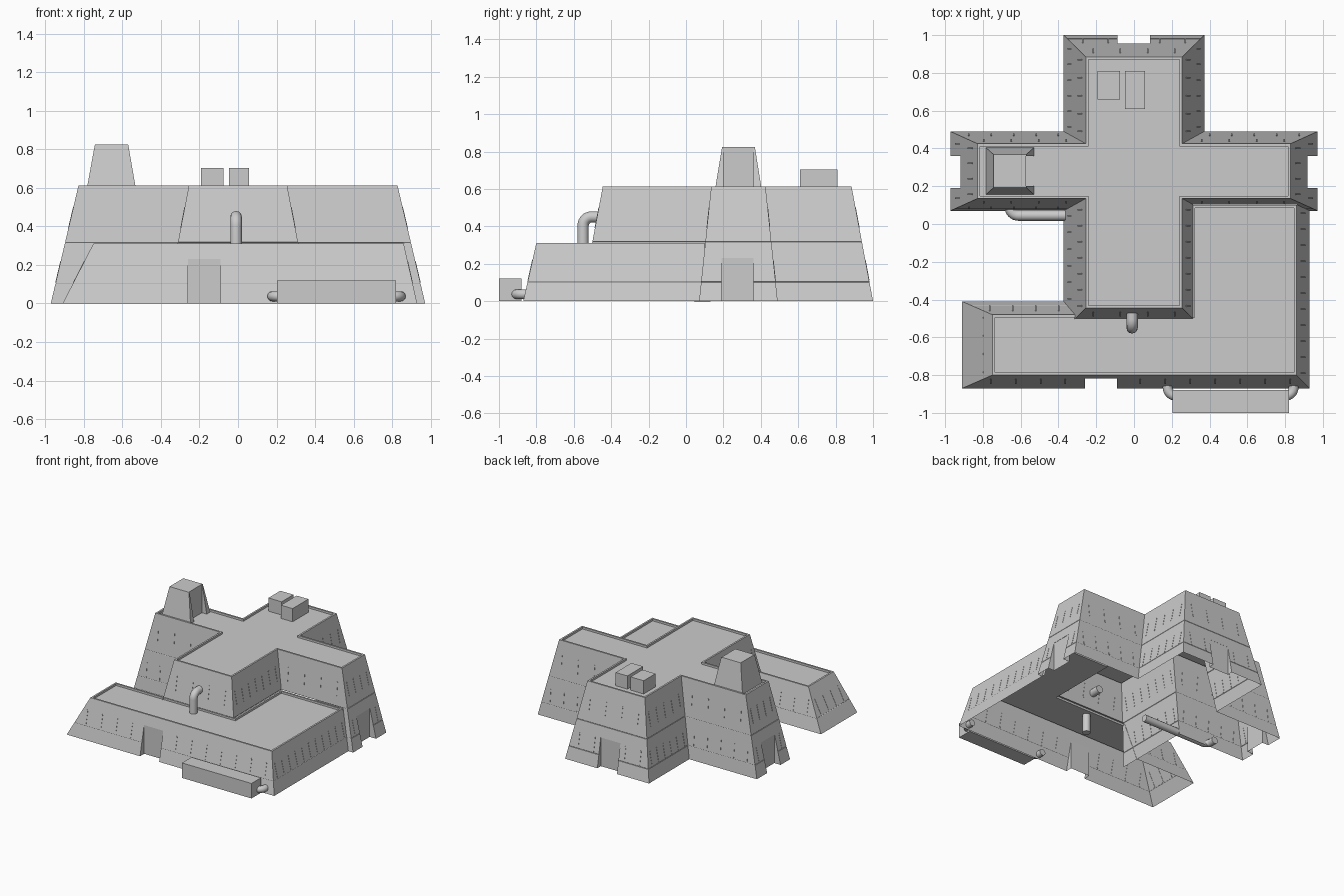
import bpy, bmesh, math
from mathutils import Vector

if "Cube" in bpy.data.objects:
    bpy.data.objects.remove(bpy.data.objects["Cube"])

GREY = bpy.data.materials.new("concrete grey")
GREY.diffuse_color = (0.6, 0.6, 0.6, 1)
GREY.use_nodes = True
GREY.node_tree.nodes["Principled BSDF"].inputs["Base Color"].default_value = GREY.diffuse_color


def new_object(name, bm):
    bmesh.ops.recalc_face_normals(bm, faces=bm.faces)
    me = bpy.data.meshes.new(name)
    bm.to_mesh(me)
    bm.free()
    me.materials.append(GREY)
    ob = bpy.data.objects.new(name, me)
    bpy.context.collection.objects.link(ob)
    return ob


def loft(bm, rings):
    """Skin a stack of equal-length closed rings and cap both ends."""
    vs = [[bm.verts.new(p) for p in r] for r in rings]
    n = len(vs[0])
    for a, b in zip(vs, vs[1:]):
        for i in range(n):
            j = (i + 1) % n
            bm.faces.new((a[i], a[j], b[j], b[i]))
    bm.faces.new(vs[0][::-1])
    bm.faces.new(vs[-1])


def rect(x0, x1, y0, y1, z):
    return [(x0, y0, z), (x1, y0, z), (x1, y1, z), (x0, y1, z)]


def boxes(name, specs):
    bm = bmesh.new()
    for x0, x1, y0, y1, z0, z1 in specs:
        loft(bm, [rect(x0, x1, y0, y1, z0), rect(x0, x1, y0, y1, z1)])
    return new_object(name, bm)


def cut(ob, specs):
    """Subtract boxes from an object."""
    cutter = boxes("cutter", specs)
    cutter.hide_render = True
    mod = ob.modifiers.new("cut", 'BOOLEAN')
    mod.operation, mod.solver, mod.object = 'DIFFERENCE', 'EXACT', cutter
    dg = bpy.context.evaluated_depsgraph_get()
    me = bpy.data.meshes.new_from_object(ob.evaluated_get(dg))
    ob.modifiers.clear()
    ob.data = me
    bpy.data.objects.remove(cutter)


def drop_faces(ob, rule, split=None):
    """Delete faces by rule, after splitting some of them along the wing's east slope."""
    bm = bmesh.new()
    bm.from_mesh(ob.data)
    if split:
        faces = [f for f in bm.faces if split(f.calc_center_median())]
        edges = list({e for f in faces for e in f.edges})
        verts = list({v for f in faces for v in f.verts})
        bmesh.ops.bisect_plane(bm, geom=verts + edges + faces,
                               plane_co=(0.93, 0, 0), plane_no=(1, 0, 0.224))
    bm.normal_update()
    gone = [f for f in bm.faces if rule(f.calc_center_median(), f.normal)]
    bmesh.ops.delete(bm, geom=gone, context='FACES')
    bm.to_mesh(ob.data)
    bm.free()


def blend(lo, hi, f):
    return [Vector(a).lerp(Vector(b), f) for a, b in zip(lo, hi)]


def inset(pts, d):
    out, n = [], len(pts)
    for i, p in enumerate(pts):
        e, g = (p - pts[i - 1]).normalized(), (pts[(i + 1) % n] - p).normalized()
        a, b = Vector((-e.y, e.x)), Vector((-g.y, g.x))
        out.append(p + (a if (a - b).length < 0.1 else a + b) * d)
    return out


def bunker(name, lo, hi, h, grooves):
    """Sloped walls with panel grooves, a parapet and a sunken flat roof."""
    levels = [(0, 0)]
    for g in grooves:
        levels += [(g, g / h), (g + .002, g / h + .02), (g + .004, (g + .004) / h)]
    levels.append((h, 1))
    rings = [[(p.x, p.y, z) for p in blend(lo, hi, f)] for z, f in levels]
    rim = inset(blend(lo, hi, 1), 0.014)
    rings += [[(p.x, p.y, z) for p in rim] for z in (h, h - 0.016)]
    bm = bmesh.new()
    loft(bm, rings)
    return new_object(name, bm)


def slits(name, lo, hi, h, z0, z1, skip):
    """Rows of narrow vertical slits on every wall."""
    bm = bmesh.new()
    low, mid, top = (blend(lo, hi, z / h) for z in (z0, (z0 + z1) / 2, z1))
    n = len(lo)
    for i in range(n):
        j = (i + 1) % n
        d = (mid[j] - mid[i]).normalized()
        out = Vector((d.y, -d.x))
        along = abs(d.x) > abs(d.y)
        length = (mid[j] - mid[i]).length
        count = max(1, round(length / (0.13 if along else 0.088)))
        for k in range(count):
            c = mid[i].lerp(mid[j], (k + 0.5) / count)
            if skip(c.x, c.y):
                continue
            rings = []
            for ring, z in ((low, z0), (top, z1)):
                p = c + out * (ring[i] - c).dot(out)
                quad = [p - d * .004 + out * .002, p + d * .004 + out * .002,
                        p + d * .004 - out * .002, p - d * .004 - out * .002]
                rings.append([(q.x, q.y, z) for q in quad])
            loft(bm, rings)
    return new_object(name, bm)


def pipe(name, a, corner, b, r):
    """Round pipe with one rounded elbow."""
    a, c, b = Vector(a), Vector(corner), Vector(b)
    u, v = (a - c).normalized(), (b - c).normalized()
    R = min(0.045, (a - c).length * .9, (b - c).length * .9)
    pts = [a]
    for k in range(9):
        t = k / 8 * math.pi / 2
        pts.append(c + u * R * (1 - math.sin(t)) + v * R * (1 - math.cos(t)))
    pts.append(b)
    cu = bpy.data.curves.new(name, 'CURVE')
    cu.dimensions = '3D'
    cu.bevel_depth, cu.bevel_resolution, cu.use_fill_caps = r, 4, True
    sp = cu.splines.new('POLY')
    sp.points.add(len(pts) - 1)
    for q, p in zip(sp.points, pts):
        q.co = (*p, 1)
    sp.use_smooth = True
    cu.materials.append(GREY)
    ob = bpy.data.objects.new(name, cu)
    bpy.context.collection.objects.link(ob)


def cross(ax, ay0, ay1, bx, by0, by1):
    return [(-bx, by0), (bx, by0), (bx, ay0), (ax, ay0), (ax, ay1), (bx, ay1),
            (bx, by1), (-bx, by1), (-bx, ay1), (-ax, ay1), (-ax, ay0), (-bx, ay0)]


def ell(x0, x1, y0, yw, yn, xs, xi):
    return [(x0, y0), (x1, y0), (x1, yn), (xi, yn), (xi, yw), (xs, yw), (x0, yw)]


H, L = 0.613, 0.312
DOORS = [(0, .97), (.94, .275), (-.94, .275), (-.175, -.84)]


def near_door(x, y):
    return any(math.hypot(x - a, y - b) < 0.105 for a, b in DOORS)


# tall cross-shaped block with three door recesses, open underneath
c_lo = cross(0.972, 0.07, 0.49, 0.372, -0.56, 1.0)
c_hi = cross(0.828, 0.135, 0.425, 0.255, -0.445, 0.885)
main = bunker("main_block", c_lo, c_hi, H, (0.1, 0.315))
cut(main, [(-.088, .086, .956, 1.2, -.1, .23),
           (.916, 1.2, .19, .36, -.1, .23), (-1.2, -.916, .19, .36, -.1, .23)])
drop_faces(main, lambda c, n: (n.z < -0.95 and c.z < 0.01)
           or (c.z < 0.312 and c.y < 0.115 and -0.2 < c.x < 0.88 and abs(n.z) < 0.95),
           lambda c: c.z < 0.312 and 0.04 < c.y < 0.115 and c.x > 0.4)
slits("main_upper_slits", c_lo, c_hi, H, 0.39, 0.5, lambda x, y: False)
slits("main_lower_slits", c_lo, c_hi, H, 0.11, 0.22,
      lambda x, y: near_door(x, y) or (x > -.33 and y < .12) or y < -.4)

# low L-shaped block with a front door recess, open towards the main block
l_lo = ell(-0.91, 0.93, -0.87, -0.41, 0.10, -0.37, 0.31)
l_hi = ell(-0.75, 0.86, -0.80, -0.48, 0.10, -0.31, 0.31)
low = bunker("low_block", l_lo, l_hi, L, (0.1,))
cut(low, [(-.26, -.09, -1.2, -.818, -.1, .23)])
drop_faces(low, lambda c, n: (n.z < -0.95 and c.z < 0.01)
           or (c.z < 0.29 and -.33 < c.x < .85 and c.y > -.7
               and (n.y > .5 or n.x < -.5)))
slits("low_slits", l_lo, l_hi, L, 0.11, 0.22,
      lambda x, y: near_door(x, y) or (-.33 < x < .85 and y > -.7))

# roof tower with a recessed doorway on its inner side
bm = bmesh.new()
loft(bm, [rect(-.785, -.53, .155, .405, .595), rect(-.743, -.57, .193, .368, .825)])
tower = new_object("roof_tower", bm)
cut(tower, [(-.573, -.4, .2, .361, .5, .9)])

# roof boxes and the front tank
boxes("roof_box_left", [(-.192, -.075, .66, .81, .59, .703)])
boxes("roof_box_right", [(-.047, .057, .61, .81, .59, .703)])
boxes("front_tank", [(.203, .82, -1.0, -.88, 0, .12)])

# pipes
pipe("tank_pipe_left", (.23, -.91, .037), (.178, -.91, .037), (.178, -.82, .037), .026)
pipe("tank_pipe_right", (.79, -.91, .037), (.845, -.91, .037), (.845, -.82, .037), .026)
pipe("roof_pipe", (-.01, -.55, .15), (-.01, -.55, .45), (-.01, -.40, .45), .03)
pipe("side_pipe", (-.06, .045, .027), (-.657, .045, .027), (-.657, .13, .027), .028)
